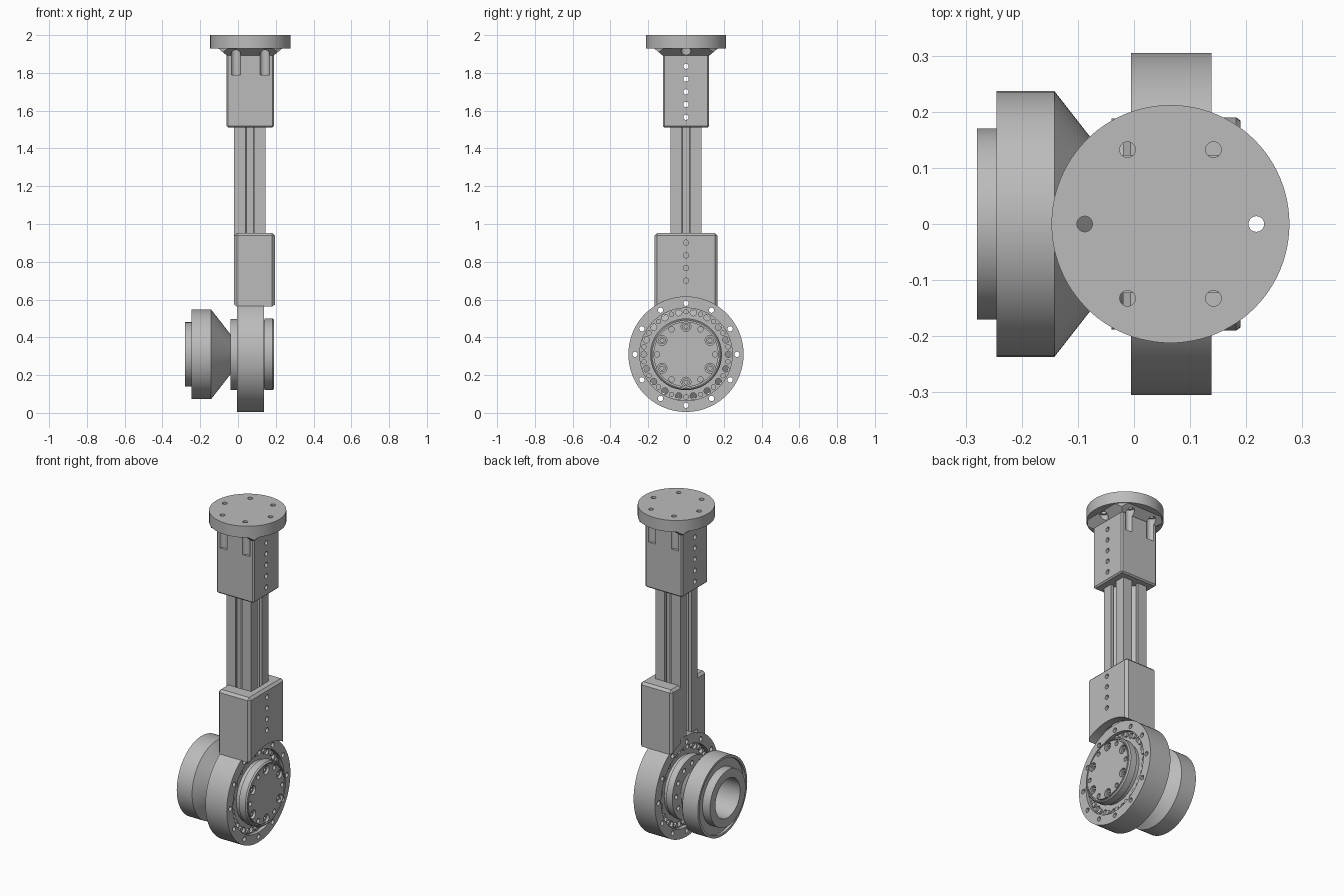
import bpy, bmesh
from math import pi, cos, sin, radians
from mathutils import Matrix, Vector

cube = bpy.data.objects.get("Cube")
if cube:
    bpy.data.objects.remove(cube, do_unlink=True)

grey = bpy.data.materials.new("machined grey")
grey.use_nodes = True
GREY = (0.5, 0.5, 0.5, 1)
grey.diffuse_color = GREY
grey.node_tree.nodes["Principled BSDF"].inputs["Base Color"].default_value = GREY

CX = 0.065      # column axis
HUB_Z = 0.31    # joint axis height
TURN_X = Matrix.Rotation(pi / 2, 4, 'Y')


def finish(bm, name):
    bmesh.ops.recalc_face_normals(bm, faces=bm.faces)
    mesh = bpy.data.meshes.new(name)
    bm.to_mesh(mesh)
    bm.free()
    mesh.materials.append(grey)
    ob = bpy.data.objects.new(name, mesh)
    bpy.context.collection.objects.link(ob)
    return ob


def smooth(ob):
    bpy.ops.object.select_all(action='DESELECT')
    ob.select_set(True)
    bpy.context.view_layer.objects.active = ob
    bpy.ops.object.shade_smooth_by_angle(angle=radians(30))


def block(name, lo, hi, bevel=0):
    """Box between two corners, with optional chamfered edges."""
    bm = bmesh.new()
    lo, hi = Vector(lo), Vector(hi)
    bmesh.ops.create_cube(bm, size=1)
    bmesh.ops.scale(bm, vec=hi - lo, verts=bm.verts)
    bmesh.ops.translate(bm, vec=(lo + hi) / 2, verts=bm.verts)
    if bevel:
        bmesh.ops.bevel(bm, geom=bm.edges[:], offset=bevel, segments=1, affect='EDGES')
    return finish(bm, name)


def lathe(name, profile, steps=96):
    """Closed (x, radius) profile turned around the joint axis."""
    bm = bmesh.new()
    rings = []
    for i in range(steps):
        a = 2 * pi * i / steps
        rings.append([bm.verts.new((x, r * cos(a), HUB_Z + r * sin(a))) for x, r in profile])
    n = len(profile)
    for i in range(steps):
        a, b = rings[i], rings[(i + 1) % steps]
        for j in range(n):
            k = (j + 1) % n
            bm.faces.new((a[j], a[k], b[k], b[j]))
    bmesh.ops.remove_doubles(bm, verts=bm.verts, dist=1e-5)
    bmesh.ops.dissolve_degenerate(bm, edges=bm.edges, dist=1e-5)
    return finish(bm, name)


def rods(name, points, radius, length, along_x=False, sides=20):
    """Several cylinders centred on the given points."""
    bm = bmesh.new()
    for p in points:
        m = Matrix.Translation(p) @ (TURN_X if along_x else Matrix())
        bmesh.ops.create_cone(bm, cap_ends=True, segments=sides, radius1=radius,
                              radius2=radius, depth=length, matrix=m)
    return finish(bm, name)


def cut(ob, *cutters):
    """Subtract the cutters and remove them."""
    for c in cutters:
        mod = ob.modifiers.new("cut", 'BOOLEAN')
        mod.operation, mod.solver, mod.object = 'DIFFERENCE', 'EXACT', c
    graph = bpy.context.evaluated_depsgraph_get()
    mesh = bpy.data.meshes.new_from_object(ob.evaluated_get(graph))
    ob.modifiers.clear()
    ob.data = mesh
    for c in cutters:
        bpy.data.objects.remove(c, do_unlink=True)


def joint_circle(x, radius, count, start=0):
    angles = [start + 2 * pi * i / count for i in range(count)]
    return [Vector((x, radius * cos(a), HUB_Z + radius * sin(a))) for a in angles]


def bolt_circle(z):
    return [Vector((CX + 0.153 * cos(i * pi / 3), 0.153 * sin(i * pi / 3), z)) for i in range(6)]


# Mounting flange at the top
flange = rods("top_flange", [(CX, 0, 1.965)], 0.212, 0.07, sides=96)
cut(flange, rods("bolt_holes", bolt_circle(1.965), 0.014, 0.2))
smooth(flange)

# Flared collar under the flange
bm = bmesh.new()
bmesh.ops.create_cone(bm, cap_ends=True, segments=4, radius1=0.124 * 2 ** 0.5,
                      radius2=0.172 * 2 ** 0.5, depth=0.04,
                      matrix=Matrix.Translation((CX, 0, 1.912)) @ Matrix.Rotation(pi / 4, 4, 'Z'))
collar = finish(bm, "flared_collar")
bm = bmesh.new()
bmesh.ops.create_cone(bm, cap_ends=True, segments=96, radius1=0.205, radius2=0.205,
                      depth=0.2, matrix=Matrix.Translation((CX, 0, 1.912)))
trim = finish(bm, "collar_trim")
outer = block("collar_waste", (-0.4, -0.4, 1.85), (0.5, 0.4, 1.97))
cut(outer, trim)
cut(collar, outer, rods("collar_pockets", bolt_circle(1.9), 0.026, 0.2))

# Upper clamp block with bolt pockets and a row of side holes
upper = block("upper_clamp", (CX - 0.125, -0.123, 1.512), (CX + 0.125, 0.123, 1.9), 0.008)
cut(upper, rods("pockets", bolt_circle(1.89), 0.026, 0.2),
    rods("side_holes", [(CX, 0, 1.565 + 0.0675 * i) for i in range(5)], 0.014, 0.6, True))
smooth(upper)

# Slotted column: one quarter of the section, repeated four times
quarter = [(0.083, -0.083), (0.083, -0.022), (0.066, -0.022), (0.066, -0.045),
           (0.036, -0.018), (0.036, 0.018), (0.066, 0.045), (0.066, 0.022), (0.083, 0.022)]
bm = bmesh.new()
section = []
for turn in range(4):
    spin = Matrix.Rotation(turn * pi / 2, 3, 'Z')
    section += [bm.verts.new(spin @ Vector((x, y, 0)) + Vector((CX - 0.002, 0, 0.63)))
                for x, y in quarter]
base = bm.faces.new(section)
top = bmesh.ops.extrude_face_region(bm, geom=[base])["geom"]
bmesh.ops.translate(bm, vec=(0, 0, 0.9),
                    verts=[v for v in top if isinstance(v, bmesh.types.BMVert)])
finish(bm, "slotted_column")

# Lower clamp: open towards the drive, saddle shaped underneath
lower = block("lower_clamp", (-0.02, -0.167, 0.5), (0.195, 0.167, 0.952), 0.014)
cut(lower, block("column_channel", (-0.1, -0.083, 0.4), (0.146, 0.083, 1.1)),
    rods("saddle", [(0.1, 0, HUB_Z)], 0.304, 1, True, 96),
    rods("clamp_holes", [(0.2, 0, 0.7 + 0.067 * i) for i in range(4)], 0.014, 0.2, True))
smooth(lower)

# Outer ring of the joint
ring = lathe("joint_ring", [(-0.005, 0.245), (-0.005, 0.305), (0.138, 0.305), (0.138, 0.245)])
cut(ring, rods("ring_holes", joint_circle(0.07, 0.27, 12, pi / 2), 0.014, 0.4, True))
smooth(ring)

# Bearing web with scalloped openings, and rollers between them
web = lathe("bearing_web", [(0.02, 0.17), (0.02, 0.247), (0.115, 0.247), (0.115, 0.17)])
cut(web, rods("web_openings", joint_circle(0.07, 0.224, 18), 0.017, 0.4, True, 12))
smooth(web)
smooth(rods("bearing_rollers", joint_circle(0.067, 0.226, 18, pi / 18), 0.014, 0.12, True, 12))

# Output disc with a rim groove and two sets of bolt holes
disc = lathe("output_disc", [(-0.04, 0), (-0.04, 0.188), (0.0, 0.188), (0.0, 0.18), (0.14, 0.18),
                             (0.14, 0.19), (0.182, 0.19), (0.19, 0.184), (0.19, 0.178),
                             (0.18, 0.178), (0.18, 0.172), (0.19, 0.172), (0.19, 0)])
cut(disc, rods("counterbores", joint_circle(0.19, 0.147, 6, pi / 6), 0.026, 0.05, True),
    rods("small_holes", joint_circle(0.19, 0.153, 6), 0.014, 0.16, True),
    rods("rear_holes", joint_circle(-0.04, 0.15, 12), 0.014, 0.06, True))
smooth(disc)
heads = rods("disc_bolts", joint_circle(0.168, 0.147, 6, pi / 6), 0.02, 0.02, True)
cut(heads, rods("sockets", joint_circle(0.178, 0.147, 6, pi / 6), 0.011, 0.02, True, 6))
smooth(heads)

# Drive housing with conical neck, stepped rear and open bore
smooth(lathe("drive_housing", [(-0.035, 0), (-0.035, 0.1), (-0.142, 0.237), (-0.245, 0.237),
                               (-0.245, 0.222), (-0.23, 0.222), (-0.23, 0.17), (-0.28, 0.17),
                               (-0.28, 0.118), (-0.13, 0.118), (-0.13, 0)]))
